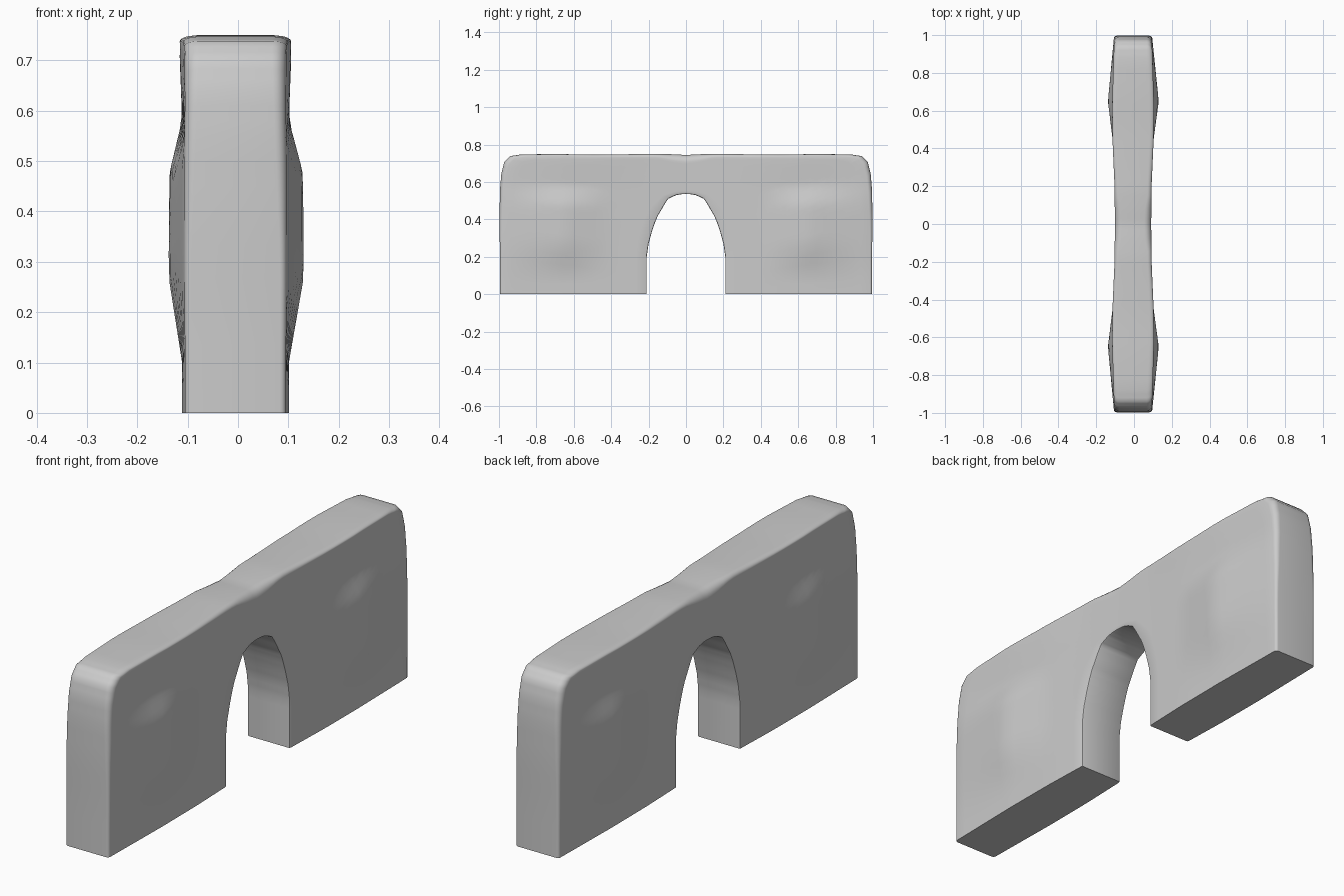
import bpy, bmesh, math

if "Cube" in bpy.data.objects:
    bpy.data.objects.remove(bpy.data.objects["Cube"])


def interp(x, pts):
    """Piecewise linear lookup."""
    if x <= pts[0][0]:
        return pts[0][1]
    for (a, va), (b, vb) in zip(pts, pts[1:]):
        if x <= b:
            return va + (vb - va) * (x - a) / (b - a)
    return pts[-1][1]


def half_width(y, z, side):
    """Wall thickness on one side: slim core plus a swelling on each pier."""
    bulge = interp(abs(y), [(0.42, 0), (0.65, 1), (1.0, 0)])
    bulge *= interp(z, [(0.1, 0), (0.27, 1), (0.48, 1), (0.58, 0)])
    base = interp(abs(y), [(0, 0.096), (0.2, 0.098), (0.42, 0.105), (0.65, 0.106), (1, 0.1)])
    base += 0.005 * interp(z, [(0.58, 0), (0.7, 1)]) * interp(abs(y), [(0.2, 0), (0.6, 1), (0.95, 0)])
    return base + (0.03 if side > 0 else 0.027) * bulge


# Paired points (y, z): arch opening and outer outline, from base to crown
PAIRS = [((0.21, 0), (0.995, 0)), ((0.21, 0.1), (0.995, 0.2)), ((0.21, 0.2), (0.997, 0.4)),
         ((0.2, 0.27), (0.995, 0.55)), ((0.182, 0.335), (0.988, 0.64)),
         ((0.165, 0.385), (0.972, 0.705)), ((0.15, 0.42), (0.94, 0.738)),
         ((0.135, 0.445), (0.88, 0.747)), ((0.115, 0.48), (0.7, 0.749)),
         ((0.095, 0.51), (0.5, 0.746)), ((0.07, 0.522), (0.3, 0.748)),
         ((0.05, 0.53), (0.18, 0.75)), ((0.025, 0.534), (0.08, 0.748)),
         ((0, 0.535), (0, 0.744))]
half = []
SUB = 3
for (a, b), (c, d) in zip(PAIRS, PAIRS[1:]):
    for k in range(SUB):
        f = k / SUB
        half.append(tuple(tuple(p + (q - p) * f for p, q in zip(u, v)) for u, v in ((a, c), (b, d))))
half.append(PAIRS[-1])
path = half + [((-i[0], i[1]), (-o[0], o[1])) for i, o in reversed(half[:-1])]

# Wall: closed cross-section loops swept around the arch
bm = bmesh.new()
rings = []
for (iy, iz), (oy, oz) in path:
    length = math.hypot(oy - iy, oz - iz)
    r_out = interp(oz, [(0.3, 0.012), (0.7, 0.028)])
    if oz > 0.74:
        r_out = interp(abs(oy), [(0, 0.038), (0.08, 0.034), (0.15, 0.022), (0.5, 0.022), (0.9, 0.03)])
    r_in = 0.006
    # (distance along section, inset from face)
    prof = [(0, r_in), (r_in * 0.3, r_in * 0.3), (r_in, 0)]
    n = 16
    prof += [(r_in + (length - r_in - r_out) * k / n, 0) for k in range(1, n)]
    for k in range(6):
        a = math.radians(90 * k / 5)
        prof.append((length - r_out + r_out * math.sin(a), r_out * (1 - math.cos(a))))
    ring = []
    for side, seq in ((1, prof), (-1, prof[::-1])):
        for d, inset in seq:
            f = d / length
            y, z = iy + (oy - iy) * f, iz + (oz - iz) * f
            x = -0.005 + side * (half_width(y, z, side) - inset)
            ring.append(bm.verts.new((x, y, z)))
    rings.append(ring)

for r0, r1 in zip(rings, rings[1:]):
    m = len(r0)
    for k in range(m):
        bm.faces.new((r0[k], r0[(k + 1) % m], r1[(k + 1) % m], r1[k]))
# Flat feet
bm.faces.new(rings[0])
bm.faces.new(rings[-1])
bmesh.ops.recalc_face_normals(bm, faces=bm.faces)

mesh = bpy.data.meshes.new("arched_wall")
bm.to_mesh(mesh)
bm.free()
wall = bpy.data.objects.new("arched_wall", mesh)
bpy.context.collection.objects.link(wall)
bpy.context.view_layer.objects.active = wall
wall.select_set(True)
bpy.ops.object.shade_smooth_by_angle(angle=math.radians(40))
